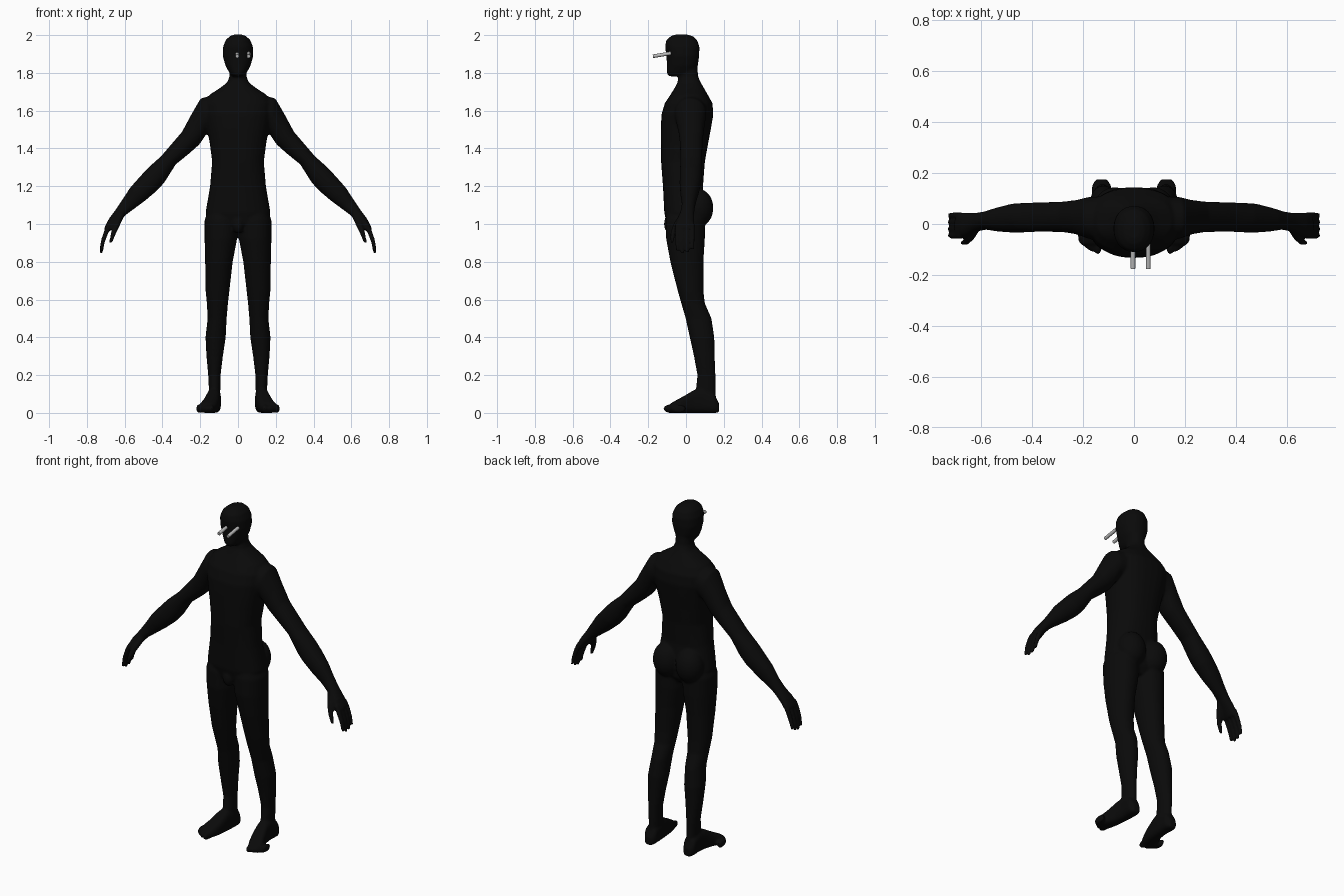
import bpy, bmesh, math
from mathutils import Vector, Matrix

cube = bpy.data.objects.get("Cube")
if cube:
    bpy.data.objects.remove(cube, do_unlink=True)


def material(name, rgb):
    m = bpy.data.materials.new(name)
    m.use_nodes = True
    m.diffuse_color = (*rgb, 1)
    m.node_tree.nodes["Principled BSDF"].inputs["Base Color"].default_value = (*rgb, 1)
    return m


black = material("matte black", (0.003, 0.003, 0.003))
grey = material("light grey", (0.5, 0.5, 0.5))


def loft(bm, rings, power=1.0, sides=28):
    """Skin a closed tube over rings of (centre, half axis u, half axis v)."""
    def bend(t):
        return math.copysign(abs(t) ** power, t)
    loops = []
    for c, u, v in rings:
        angles = [2 * math.pi * i / sides for i in range(sides)]
        loops.append([bm.verts.new(c + u * bend(math.cos(a)) + v * bend(math.sin(a)))
                      for a in angles])
    for low, high in zip(loops, loops[1:]):
        for i in range(sides):
            j = (i + 1) % sides
            bm.faces.new((low[i], low[j], high[j], high[i]))
    bm.faces.new(loops[0][::-1])
    bm.faces.new(loops[-1])


def slice_ring(x1, z1, x2, z2, front, back):
    """Ring between two outline points seen from the front."""
    a, b = Vector((x1, 0, z1)), Vector((x2, 0, z2))
    return ((a + b) / 2 + Vector((0, (front + back) / 2, 0)),
            (b - a) / 2, Vector((0, (back - front) / 2, 0)))


def ball(bm, centre, radii):
    bmesh.ops.create_uvsphere(bm, u_segments=20, v_segments=12, radius=1,
                              matrix=Matrix.Translation(centre) @ Matrix.Diagonal((*radii, 1)))


def finger(bm, points, radii, side):
    rings = []
    for i, p in enumerate(points):
        t = Vector(points[min(i + 1, len(points) - 1)]) - Vector(points[max(i - 1, 0)])
        u = t.cross(Vector((0, 1, 0))).normalized() * radii[i]
        v = t.cross(u).normalized() * radii[i]
        rings.append((mirror(Vector(p), side), mirror(u, side), mirror(v, side)))
    loft(bm, rings, sides=10)


def mirror(v, side):
    return Vector((v.x * side, v.y, v.z))


bm = bmesh.new()

# Torso and neck: height, half width, front, back
torso = [(0.96, .06, -.07, .06), (1.0, .15, -.1, .09), (1.06, .172, -.115, .1),
         (1.2, .148, -.122, .09), (1.33, .137, -.132, .1), (1.43, .15, -.133, .118),
         (1.51, .165, -.133, .133), (1.58, .178, -.13, .145), (1.64, .178, -.112, .14),
         (1.685, .15, -.082, .115), (1.72, .095, -.06, .095), (1.75, .057, -.045, .078),
         (1.78, .045, -.04, .064), (1.85, .045, -.04, .06)]
loft(bm, [slice_ring(-w, z, w, z, f, b) for z, w, f, b in torso], 0.85)

# Head
head = [(1.782, .03, -.092, .03), (1.80, .046, -.102, .05), (1.84, .067, -.101, .063),
        (1.89, .081, -.104, .07), (1.94, .079, -.111, .071), (1.975, .064, -.104, .058),
        (1.995, .042, -.08, .035), (2.003, .02, -.055, .005)]
loft(bm, [slice_ring(-w, z, w, z, f, b) for z, w, f, b in head], 0.92)
ball(bm, (0, -.085, 1.0), (.032, .032, .05))

# Leg: height, inner x, outer x, front, back
leg = [(.04, .092, .158, .03, .165), (.1, .094, .153, .05, .157), (.2, .092, .158, .06, .156),
       (.3, .08, .167, .042, .152), (.4, .065, .172, .02, .15), (.5, .06, .161, -.002, .135),
       (.58, .053, .165, -.025, .1), (.65, .045, .172, -.045, .092), (.8, .028, .174, -.083, .092),
       (.92, .005, .177, -.105, .1), (1.02, .0, .177, -.108, .1), (1.1, .02, .15, -.09, .08)]

# Foot: depth, inner x, outer x, height
foot = [(.175, .105, .15, .05), (.15, .09, .165, .1), (.09, .09, .164, .13), (.04, .094, .17, .12),
        (-.01, .1, .185, .09), (-.05, .11, .2, .068), (-.08, .122, .208, .052)]

# Arm and palm: lower outline x z, upper outline x z, front, back
arm = [(.1, 1.53, .1, 1.69, -.07, .11), (.158, 1.49, .198, 1.665, -.058, .106),
       (.205, 1.42, .25, 1.575, -.04, .094), (.262, 1.37, .295, 1.49, -.032, .088),
       (.33, 1.315, .408, 1.358, -.03, .085), (.388, 1.222, .476, 1.298, -.033, .083),
       (.425, 1.18, .52, 1.25, -.034, .08), (.487, 1.127, .57, 1.194, -.03, .066),
       (.55, 1.08, .612, 1.13, -.022, .05), (.595, 1.047, .645, 1.08, -.03, .044),
       (.64, 1.0, .682, 1.03, -.05, .044), (.67, .965, .708, .98, -.058, .046)]

for s in (1, -1):
    loft(bm, [slice_ring(i * s, z, o * s, z, f, b) for z, i, o, f, b in leg], 0.95)
    loft(bm, [(Vector((s * (i + o) / 2, y, h / 2)), Vector(((o - i) / 2, 0, 0)),
               Vector((0, 0, h / 2))) for y, i, o, h in foot], 0.7)
    # Toes step back from the big toe outwards
    for k in range(5):
        width = .017 if k == 0 else .009
        x, tip = (.142, -.116) if k == 0 else (.153 + .0145 * k, -.117 + .011 * k)
        ball(bm, (s * x, tip + .035, .022), (width, .04, .023))
    # Buttock
    ball(bm, (s * .075, .068, 1.085), (.08, .077, .1))
    loft(bm, [slice_ring(a * s, b, c * s, d, f, k) for a, b, c, d, f, k in arm], 0.95)
    # Fingers and thumb
    for y, drop in ((-.046, .01), (-.019, 0), (.008, .003), (.034, .022)):
        finger(bm, [(.678, y, 1.0), (.697, y, .96), (.715, y, .91), (.725, y, .845 + drop)],
               [.013, .0135, .012, .009], s)
    finger(bm, [(.622, -.015, 1.045), (.643, -.05, .995), (.66, -.07, .95), (.675, -.075, .9)],
           [.02, .018, .014, .009], s)

bmesh.ops.recalc_face_normals(bm, faces=bm.faces)
mesh = bpy.data.meshes.new("body")
bm.to_mesh(mesh)
bm.free()
body = bpy.data.objects.new("body", mesh)
bpy.context.collection.objects.link(body)
mesh.materials.append(black)

# Fuse the parts into one smooth skin
fuse = body.modifiers.new("fuse", 'REMESH')
fuse.mode = 'VOXEL'
fuse.voxel_size = 0.007
fuse.use_smooth_shade = True
soften = body.modifiers.new("soften", 'SMOOTH')
soften.factor = 0.5
soften.iterations = 5

# Two slim eye pins, tilted slightly down at the front
for name, x in (("eye_pin_middle", -.004), ("eye_pin_left", .056)):
    start, end = Vector((x, -.08, 1.904)), Vector((x, -.175, 1.888))
    axis = end - start
    bpy.ops.mesh.primitive_cylinder_add(vertices=16, radius=.0095, depth=axis.length,
                                        location=(start + end) / 2,
                                        rotation=axis.to_track_quat('Z', 'Y').to_euler())
    pin = bpy.context.object
    pin.name = name
    pin.data.materials.append(grey)
    bpy.ops.object.shade_smooth_by_angle()
